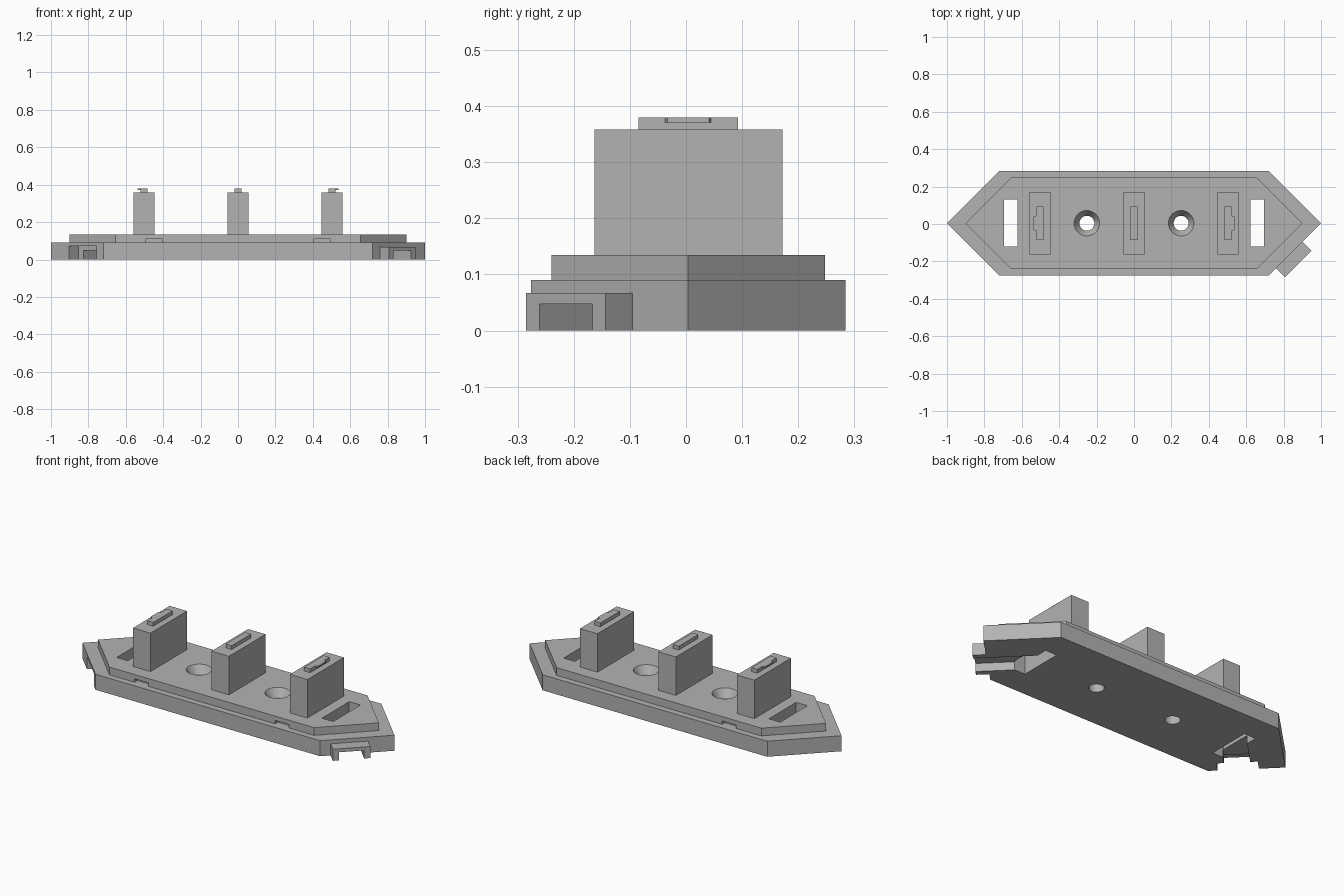
import bpy, bmesh, math
from mathutils import Vector

old = bpy.data.objects.get("Cube")
if old:
    bpy.data.objects.remove(old, do_unlink=True)

grey = bpy.data.materials.new("plain_grey")
grey.use_nodes = True
colour = (0.45, 0.45, 0.45, 1)
grey.diffuse_color = colour
grey.node_tree.nodes["Principled BSDF"].inputs["Base Color"].default_value = colour

MID = 0.004  # centre line of the plate in y


def add(name, bm):
    bmesh.ops.recalc_face_normals(bm, faces=bm.faces)
    mesh = bpy.data.meshes.new(name)
    bm.to_mesh(mesh)
    bm.free()
    mesh.materials.append(grey)
    ob = bpy.data.objects.new(name, mesh)
    bpy.context.collection.objects.link(ob)
    return ob


def prism(name, points, z0, z1):
    """Extrude a flat outline between two heights."""
    bm = bmesh.new()
    face = bm.faces.new([bm.verts.new((p[0], p[1], z0)) for p in points])
    top = bmesh.ops.extrude_face_region(bm, geom=[face])["geom"]
    verts = [g for g in top if isinstance(g, bmesh.types.BMVert)]
    bmesh.ops.translate(bm, verts=verts, vec=(0, 0, z1 - z0))
    return add(name, bm)


def box(name, x0, x1, y0, y1, z0, z1):
    return prism(name, [(x0, y0), (x1, y0), (x1, y1), (x0, y1)], z0, z1)


def cone(name, x, r0, r1, z0, z1):
    bm = bmesh.new()
    bmesh.ops.create_cone(bm, cap_ends=True, segments=48, radius1=r0, radius2=r1, depth=z1 - z0)
    bmesh.ops.translate(bm, verts=bm.verts, vec=(x, MID, (z0 + z1) / 2))
    return add(name, bm)


def hexagon(tip, side, half):
    return [(tip, MID), (side, MID + half), (-side, MID + half),
            (-tip, MID), (-side, MID - half), (side, MID - half)]


def cut(ob, cutters):
    """Subtract the cutters, keep the result and drop the cutters."""
    for c in cutters:
        c.hide_render = True
        mod = ob.modifiers.new("cut", 'BOOLEAN')
        mod.operation, mod.solver, mod.object = 'DIFFERENCE', 'EXACT', c
    bpy.context.view_layer.update()
    deps = bpy.context.evaluated_depsgraph_get()
    mesh = bpy.data.meshes.new_from_object(ob.evaluated_get(deps))
    ob.modifiers.clear()
    ob.data = mesh
    for c in cutters:
        bpy.data.objects.remove(c, do_unlink=True)


def slots():
    return [box("slot_cutter", s * 0.658 - 0.036, s * 0.658 + 0.036, -0.12, 0.13, -0.1, 0.3)
            for s in (-1, 1)]


def smooth_holes(ob):
    bpy.ops.object.select_all(action='DESELECT')
    ob.select_set(True)
    bpy.context.view_layer.objects.active = ob
    bpy.ops.object.shade_smooth_by_angle(angle=math.radians(25))


# Diagonal frame on a slanted front edge: "along" the edge, "out" of the plate
def diagonal(s, half, out0, out1):
    centre = Vector((s * 0.83, -0.166))
    along, out = Vector((s, 1)).normalized(), Vector((s, -1)).normalized()
    return [centre + along * a + out * o
            for a, o in ((-half, out0), (half, out0), (half, out1), (-half, out1))]


def passage(s, half):
    """Outline running from the slanted edge back to the middle of the slot."""
    pts = diagonal(s, half, 0, 0.1)
    inward = Vector((-s, 1))
    for i in (0, 1):
        pts[i] = pts[i] + inward * (abs(pts[i].x) - 0.658)
    return pts


# Lower plate
base = prism("base_plate", hexagon(1.0, 0.72, 0.28), 0, 0.09)
cutters = slots() + [cone("hole_cutter", x, 0.04, 0.04, -0.1, 0.2) for x in (-0.252, 0.252)]
for s in (-1, 1):
    cutters.append(prism("passage_cutter", passage(s, 0.067), -0.05, 0.047))
# Socket that receives the clip of a neighbouring plate
cutters.append(prism("socket_cutter", diagonal(-1, 0.105, -0.072, 0.1), -0.05, 0.072))
cut(base, cutters)
smooth_holes(base)

# Upper deck with countersunk holes and edge notches
deck = prism("upper_deck", hexagon(0.9, 0.656, 0.244), 0.09, 0.135)
cutters = slots()
for x in (-0.252, 0.252):
    cutters.append(cone("countersink_cutter", x, 0.026, 0.082, 0.0675, 0.1575))
    cutters.append(cone("hole_cutter", x, 0.04, 0.04, 0.05, 0.2))
for x, side in ((-0.45, -1), (0.45, -1), (-0.45, 1)):
    y = MID + side * 0.244
    cutters.append(box("notch_cutter", x - 0.045, x + 0.045, y - 0.025, y + 0.025, 0.05, 0.11))
cut(deck, cutters)
smooth_holes(deck)

# Protruding clip: an arch on the front of the +x end
clip = prism("edge_clip", diagonal(1, 0.1, 0, 0.068), 0, 0.067)
cut(clip, [prism("arch_cutter", diagonal(1, 0.067, -0.05, 0.2), -0.05, 0.047)])

# Upright blocks with tabs on top; the outer tabs carry a small catch
for name, x, s in (("left", 0.503, 1), ("middle", 0, 0), ("right", -0.503, -1)):
    box(name + "_block", x - 0.056, x + 0.056, -0.163, 0.172, 0.135, 0.358)
    box(name + "_tab", x - 0.019, x + 0.019, -0.085, 0.093, 0.358, 0.38)
    if s:
        edge, tip = x + s * 0.019, x + s * 0.033
        prism(name + "_catch", [(edge, -0.037), (tip, -0.033), (tip, 0.041), (edge, 0.045)],
              0.371, 0.38)
